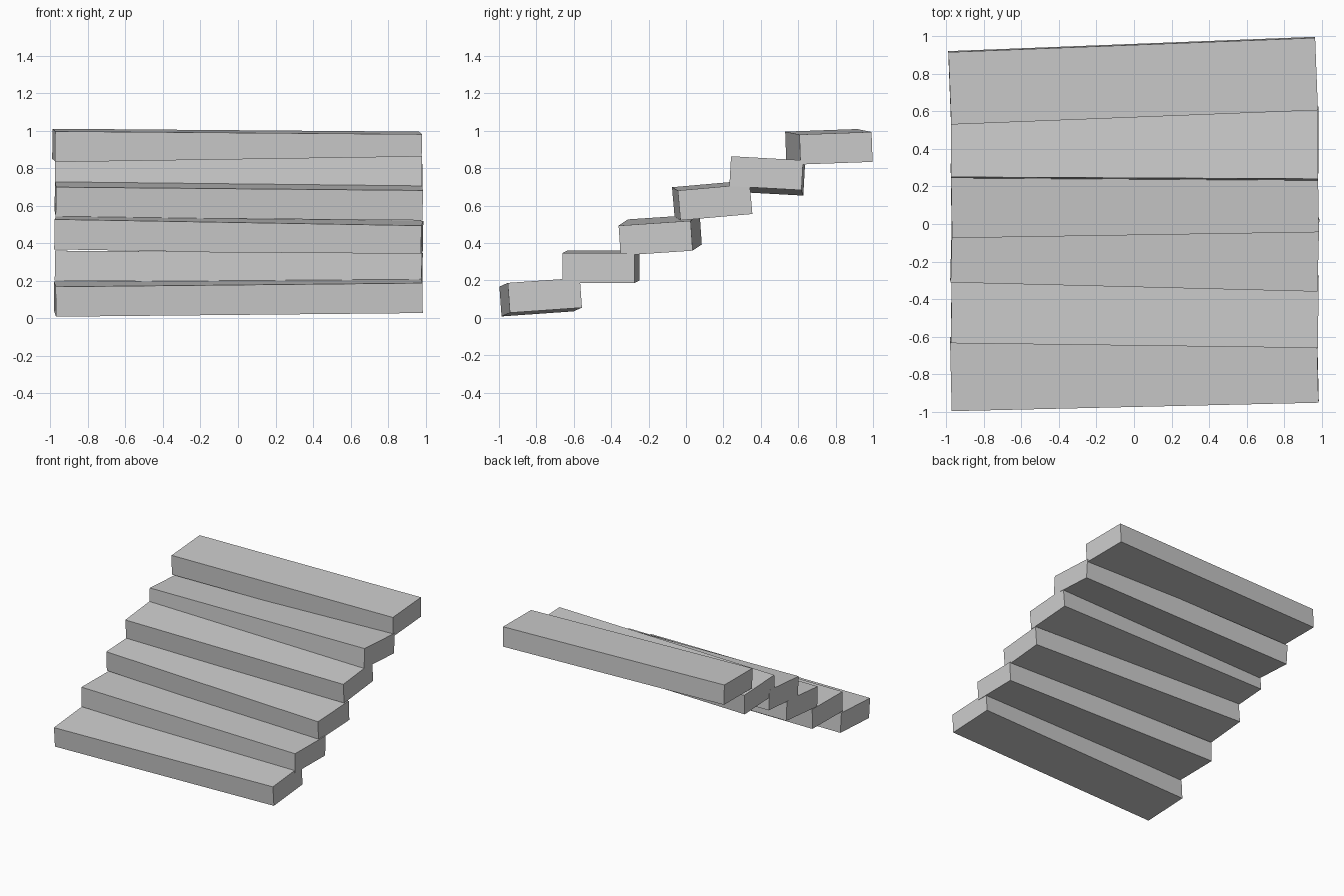
import bpy

LENGTH, DEPTH, HEIGHT = 1.956, 0.386, 0.16

# Slab placement: centre x, y, z, then pitch, slope along x, yaw (radians)
STEPS = [
    (0.002, -0.777, 0.111, 0.070, 0.010, 0.023),
    (0.004, -0.455, 0.273, 0.000, -0.007, -0.013),
    (0.004, -0.138, 0.443, 0.067, -0.017, -0.025),
    (0.004, 0.140, 0.627, 0.088, -0.009, 0.016),
    (0.004, 0.434, 0.759, -0.055, 0.015, -0.005),
    (-0.005, 0.764, 0.915, 0.036, -0.008, 0.039),
]


def add_slab(name, x, y, z, pitch, slope, yaw):
    bpy.ops.mesh.primitive_cube_add(size=1, location=(x, y, z),
                                    rotation=(pitch, -slope, yaw))
    slab = bpy.context.object
    slab.name = name
    slab.scale = (LENGTH, DEPTH, HEIGHT)


# Six loosely stacked stair slabs, each slightly tilted
for i, step in enumerate(STEPS, 1):
    add_slab(f"stair_step_{i}", *step)
